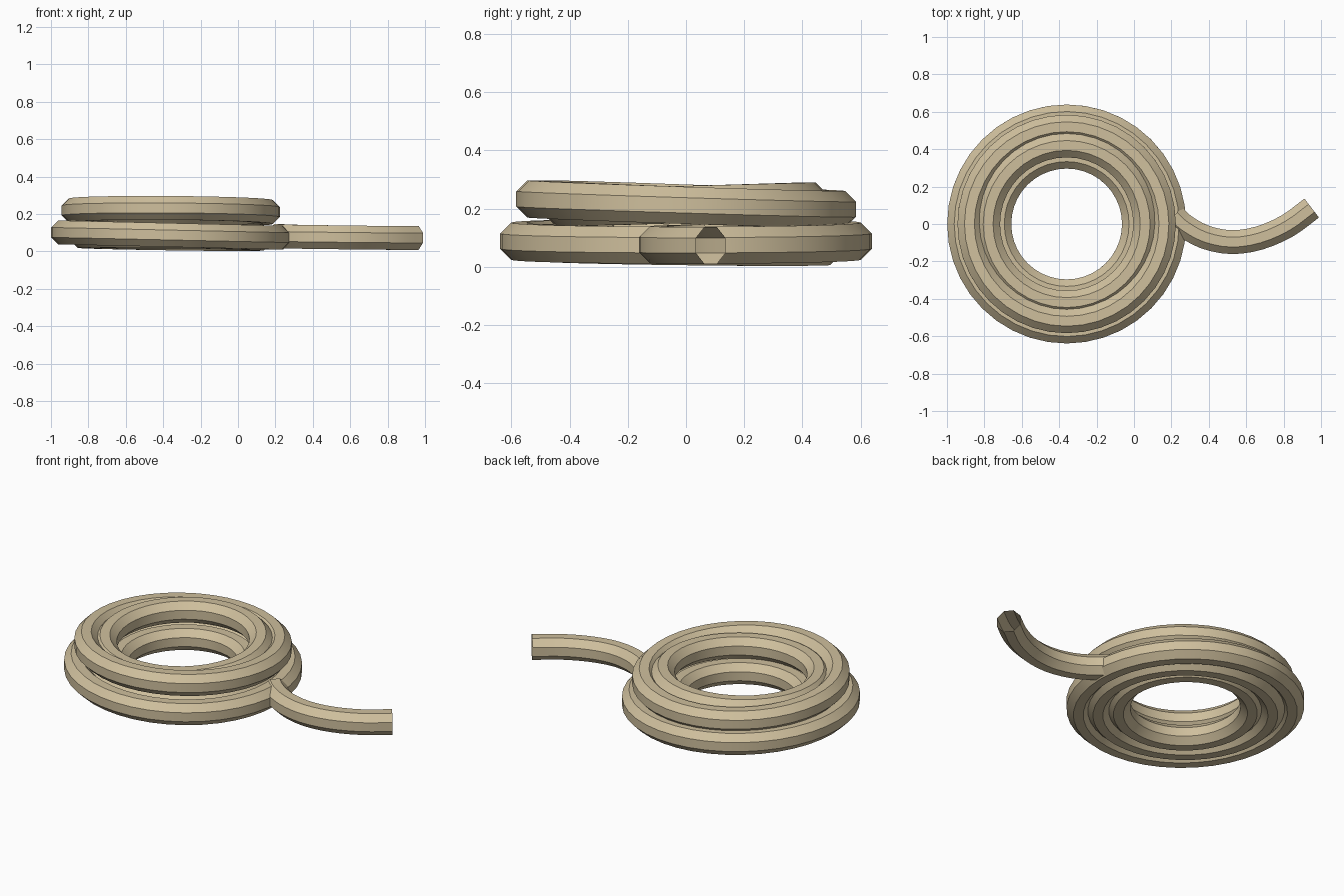
import bpy, bmesh, math
from mathutils import Vector

if "Cube" in bpy.data.objects:
    bpy.data.objects.remove(bpy.data.objects["Cube"])

SIDES, RADIUS = 8, 0.069
CENTRE_X = -0.36

rope = bpy.data.materials.new("tan rope")
rope.diffuse_color = (0.62, 0.52, 0.335, 1)
rope.use_nodes = True
rope.node_tree.nodes["Principled BSDF"].inputs["Base Color"].default_value = rope.diffuse_color


def sweep(name, path, closed):
    """Run an open-ended eight-sided tube along a path."""
    bm = bmesh.new()
    rings = []
    n = len(path)
    for i, p in enumerate(path):
        a = path[(i - 1) % n] if closed else path[max(i - 1, 0)]
        b = path[(i + 1) % n] if closed else path[min(i + 1, n - 1)]
        t = (b - a).normalized()
        side = t.cross(Vector((0, 0, 1))).normalized()
        up = side.cross(t)
        ring = []
        for k in range(SIDES):
            ang = 2 * math.pi * (k + 0.5) / SIDES
            ring.append(bm.verts.new(p + RADIUS * (math.cos(ang) * side + math.sin(ang) * up)))
        rings.append(ring)
    for i in range(n if closed else n - 1):
        r0, r1 = rings[i], rings[(i + 1) % n]
        for k in range(SIDES):
            j = (k + 1) % SIDES
            bm.faces.new((r0[k], r0[j], r1[j], r1[k]))
    bmesh.ops.recalc_face_normals(bm, faces=bm.faces)
    mesh = bpy.data.meshes.new(name)
    bm.to_mesh(mesh)
    bm.free()
    mesh.materials.append(rope)
    ob = bpy.data.objects.new(name, mesh)
    bpy.context.collection.objects.link(ob)
    bpy.ops.object.select_all(action='DESELECT')
    ob.select_set(True)
    bpy.context.view_layer.objects.active = ob
    bpy.ops.object.shade_smooth_by_angle(angle=math.radians(30))


def loop(name, r, z, tilt_x, tilt_y, segs=40):
    """One coil; the tilts are the height change at its +x and +y ends."""
    path = []
    for i in range(segs):
        a = 2 * math.pi * i / segs
        c, s = math.cos(a), math.sin(a)
        path.append(Vector((CENTRE_X + r * c, r * s, z + tilt_x * c + tilt_y * s)))
    sweep(name, path, True)


# Lower layer of coils
loop("lower_outer_coil", 0.575, 0.088, -0.014, 0.0)
loop("lower_middle_coil", 0.47, 0.076, -0.007, -0.006)
loop("lower_inner_coil", 0.36, 0.085, 0.0, 0.006)

# Upper layer of coils
loop("upper_outer_coil", 0.52, 0.215, -0.004, -0.018)
loop("upper_inner_coil", 0.42, 0.214, 0.0, 0.012)

# Loose end: smooth curve through a few points
pts = [Vector(p) for p in ((0.21, 0.045, 0.083), (0.27, -0.01, 0.08), (0.38, -0.07, 0.078),
                           (0.52, -0.097, 0.076), (0.67, -0.075, 0.074),
                           (0.82, -0.01, 0.073), (0.95, 0.085, 0.073))]
ext = [2 * pts[0] - pts[1]] + pts + [2 * pts[-1] - pts[-2]]
path = []
for i in range(1, len(ext) - 2):
    a, b, c, d = ext[i - 1:i + 3]
    for k in range(3):
        t = k / 3
        path.append(0.5 * (2 * b + (c - a) * t + (2 * a - 5 * b + 4 * c - d) * t ** 2
                           + (3 * b - a - 3 * c + d) * t ** 3))
path.append(pts[-1])
sweep("loose_end", path, False)
